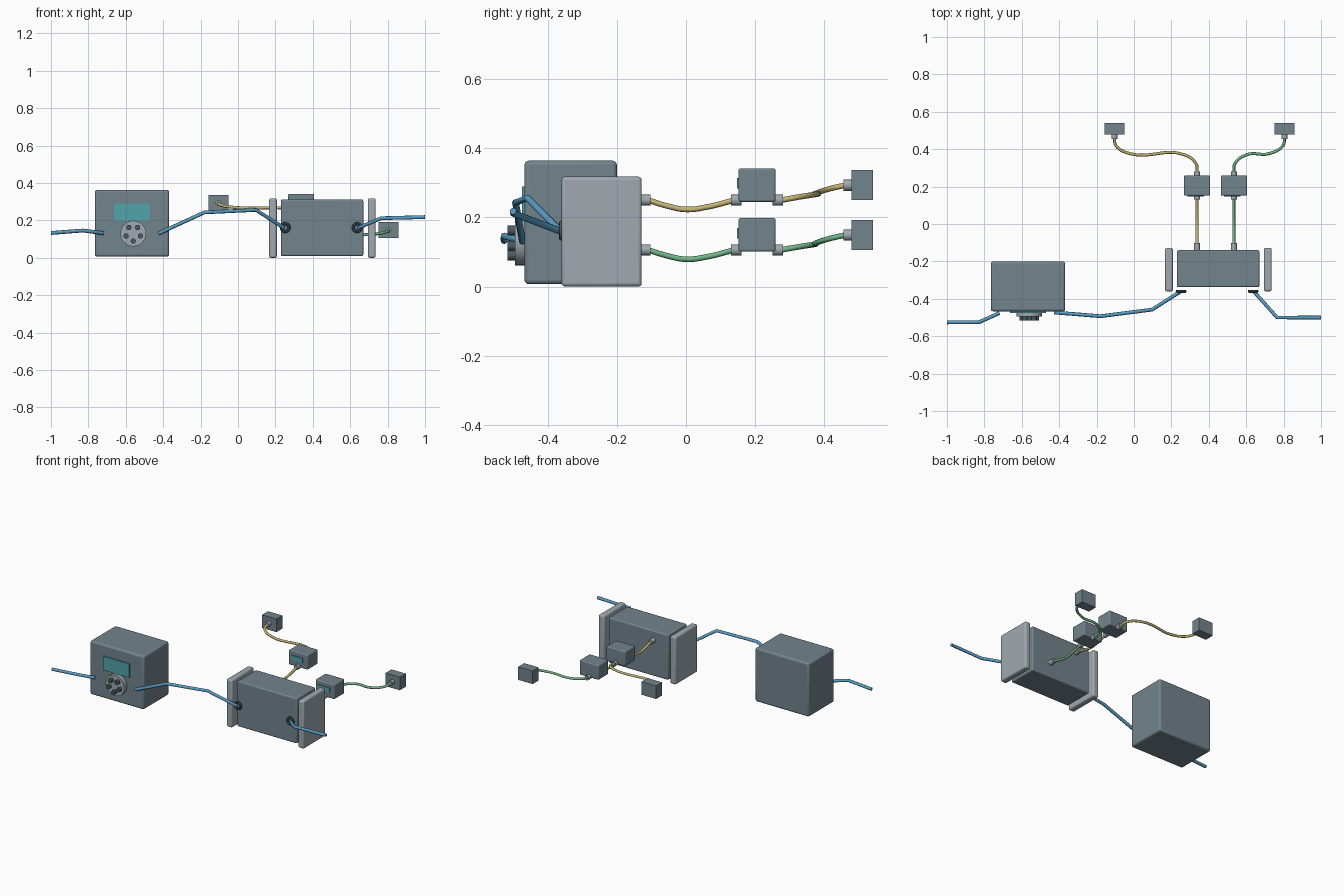
import bpy, math
from mathutils import Vector

if "Cube" in bpy.data.objects:
    bpy.data.objects.remove(bpy.data.objects["Cube"])


def material(name, rgb):
    m = bpy.data.materials.new(name)
    m.diffuse_color = (*rgb, 1)
    m.use_nodes = True
    m.node_tree.nodes["Principled BSDF"].inputs["Base Color"].default_value = m.diffuse_color
    return m


SLATE = material("slate grey", (0.17, 0.23, 0.27))
LIGHT = material("light grey", (0.35, 0.40, 0.44))
DARK = material("dark slate", (0.07, 0.10, 0.125))
TEAL = material("screen teal", (0.085, 0.37, 0.40))
BLUE = material("tube blue", (0.10, 0.34, 0.56))
YELLOW = material("cable yellow", (0.56, 0.46, 0.18))
GREEN = material("cable green", (0.16, 0.47, 0.25))


def finish(name, mat, bevel=0):
    o = bpy.context.object
    o.name = name
    o.data.materials.append(mat)
    if bevel:
        b = o.modifiers.new("rounded edges", 'BEVEL')
        b.width, b.segments = bevel, 3
    bpy.ops.object.shade_smooth_by_angle()
    return o


def box(name, x, y, z, mat, bevel=0):
    """Box from (min, max) pairs on each axis."""
    bpy.ops.mesh.primitive_cube_add(size=1, location=[sum(p) / 2 for p in (x, y, z)])
    bpy.context.object.scale = [p[1] - p[0] for p in (x, y, z)]
    bpy.ops.object.transform_apply(location=False, rotation=False, scale=True)
    return finish(name, mat, bevel)


def rod(name, x, z, y0, y1, r, mat, sides=16):
    """Cylinder along the y axis."""
    bpy.ops.mesh.primitive_cylinder_add(vertices=sides, radius=r, depth=y1 - y0,
                                        location=(x, (y0 + y1) / 2, z),
                                        rotation=(math.pi / 2, 0, 0))
    return finish(name, mat)


def tube(name, points, r, mat, smooth):
    """Round tube through points, either bent at corners or flowing."""
    c = bpy.data.curves.new(name, 'CURVE')
    c.dimensions, c.bevel_depth, c.bevel_resolution = '3D', r, 2
    c.use_fill_caps, c.resolution_u = True, 8
    if smooth:
        s = c.splines.new('BEZIER')
        s.bezier_points.add(len(points) - 1)
        for bp, p in zip(s.bezier_points, points):
            bp.co = p
            bp.handle_left_type = bp.handle_right_type = 'AUTO'
    else:
        s = c.splines.new('POLY')
        s.points.add(len(points) - 1)
        for sp, p in zip(s.points, points):
            sp.co = (*p, 1)
    c.materials.append(mat)
    o = bpy.data.objects.new(name, c)
    bpy.context.collection.objects.link(o)


# Pump housing with display, rotor and rollers
box("pump_housing", (-0.765, -0.368), (-0.467, -0.20), (0.007, 0.364), SLATE, 0.012)
box("pump_screen", (-0.663, -0.47), (-0.475, -0.466), (0.198, 0.29), TEAL)
rod("pump_rotor", -0.56, 0.13, -0.495, -0.465, 0.069, LIGHT, 32)
for i in range(5):
    a = math.radians(54 + 72 * i)
    rod(f"pump_roller_{i + 1}", -0.56 + 0.04 * math.cos(a), 0.13 + 0.04 * math.sin(a),
        -0.517, -0.494, 0.014, DARK)

# Flow cell with its two end plates and inlet rings
box("cell_body", (0.23, 0.67), (-0.338, -0.14), (0.01, 0.312), SLATE, 0.008)
for side, x in (("left", 0.187), ("right", 0.715)):
    box(f"end_plate_{side}", (x - 0.021, x + 0.021), (-0.36, -0.128), (0, 0.318), LIGHT, 0.01)
for side, x in (("left", 0.252), ("right", 0.637)):
    bpy.ops.mesh.primitive_torus_add(major_radius=0.021, minor_radius=0.008,
                                     major_segments=24, minor_segments=8,
                                     location=(x, -0.36, 0.162),
                                     rotation=(math.pi / 2, 0, 0))
    finish(f"port_ring_{side}", DARK)

# Fluid tubing
tube("inlet_tube", [(-1, -0.526, 0.133), (-0.83, -0.526, 0.146), (-0.72, -0.476, 0.132)],
     0.01, BLUE, False)
tube("middle_tube", [(-0.425, -0.473, 0.13), (-0.18, -0.493, 0.243), (0.096, -0.458, 0.256),
                     (0.246, -0.363, 0.16)], 0.01, BLUE, False)
tube("outlet_tube", [(0.643, -0.363, 0.16), (0.765, -0.5, 0.212), (1, -0.5, 0.218)],
     0.01, BLUE, False)

# Two measuring lines: cable, meter, cable, probe
for label, x, z, px, mat in (("upper", 0.337, 0.25, -0.105, YELLOW),
                             ("lower", 0.534, 0.106, 0.805, GREEN)):
    d = 1 if px > x else -1
    pz = z + 0.043
    box(f"{label}_meter", (x - 0.07, x + 0.07), (0.152, 0.259), (z - 0.005, z + 0.092), SLATE, 0.006)
    box(f"{label}_meter_screen", (x - 0.052, x + 0.036), (0.147, 0.153), (z + 0.033, z + 0.064), TEAL)
    box(f"{label}_probe", (px - 0.053, px + 0.053), (0.478, 0.541), (pz - 0.043, pz + 0.044), SLATE)
    for part, cx, cz, y0, y1 in (("cell", x, z, -0.142, -0.102), ("meter_front", x, z, 0.13, 0.16),
                                 ("meter_back", x, z, 0.25, 0.281), ("probe", px, pz, 0.455, 0.482)):
        rod(f"{label}_{part}_connector", cx, cz, y0, y1, 0.016, LIGHT)
    tube(f"{label}_short_cable", [(x, -0.11, z), (x, -0.05, z - 0.018), (x, 0.0, z - 0.027),
                                  (x, 0.06, z - 0.02), (x, 0.14, z)], 0.008, mat, True)
    tube(f"{label}_long_cable", [(x, 0.275, z), (x + d * 0.004, 0.32, z + 0.008),
                                 (x + d * 0.07, 0.371, z + 0.016),
                                 (px - d * 0.085, 0.376, z + 0.02),
                                 (px - d * 0.008, 0.42, z + 0.034), (px, 0.46, pz)], 0.008, mat, True)
